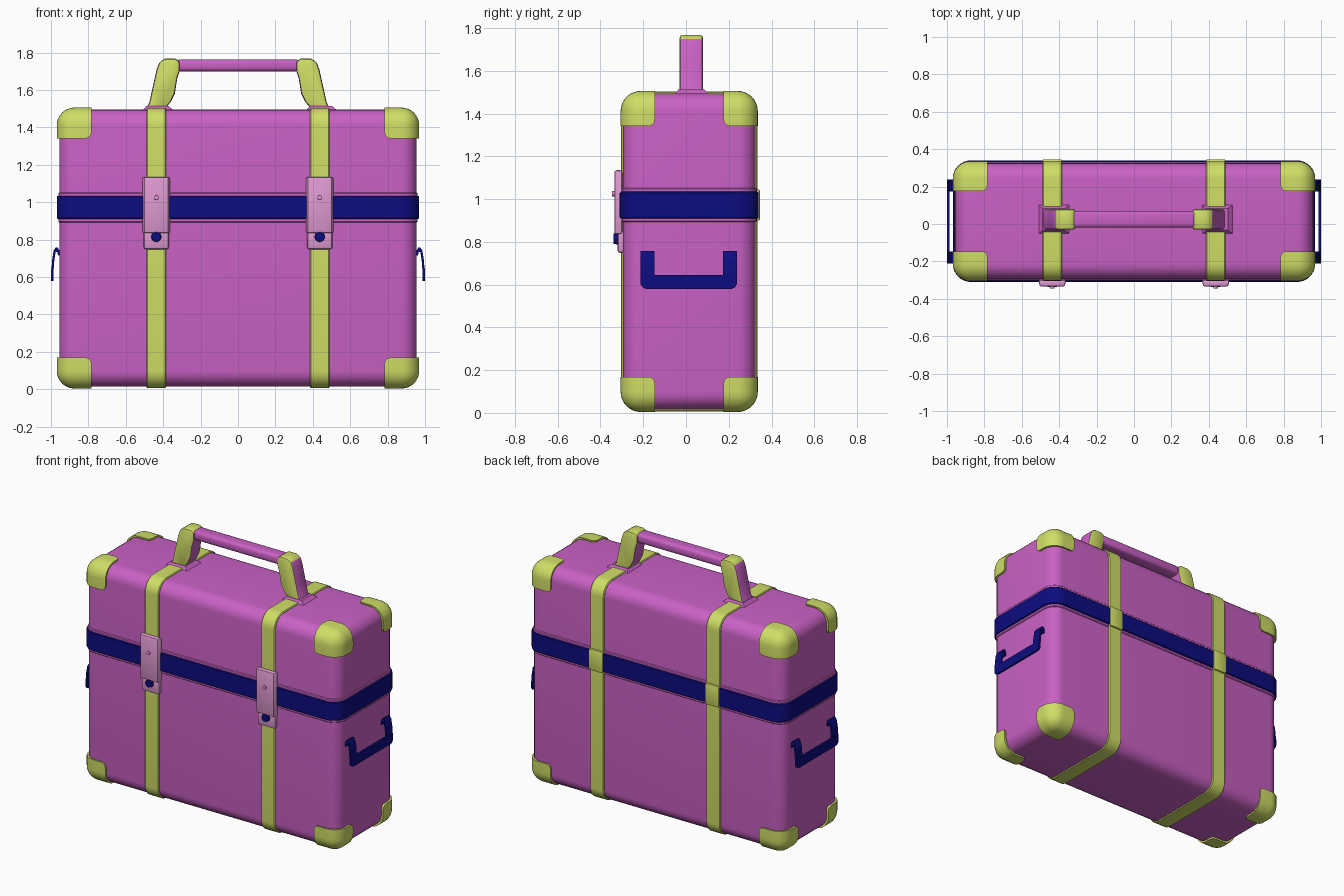
import bpy, bmesh, math
from mathutils import Vector, Matrix

if "Cube" in bpy.data.objects:
    bpy.data.objects.remove(bpy.data.objects["Cube"])


def material(name, rgb):
    m = bpy.data.materials.new(name)
    lin = [(c / 255 / 12.92) if c < 11 else ((c / 255 + 0.055) / 1.055) ** 2.4 for c in rgb]
    m.diffuse_color = (*lin, 1)
    m.use_nodes = True
    m.node_tree.nodes["Principled BSDF"].inputs["Base Color"].default_value = m.diffuse_color
    return m


ORCHID = material("orchid", (202, 97, 197))
LIME = material("lime", (208, 222, 102))
NAVY = material("navy", (12, 12, 128))
PINK = material("pale_pink", (224, 154, 210))

CENTRE = Vector((0, 0.015, 0.755))
HALF = Vector((0.955, 0.31, 0.74))


def finish(name, bm, *mats, loc=(0, 0, 0), angle=35):
    bmesh.ops.recalc_face_normals(bm, faces=bm.faces)
    me = bpy.data.meshes.new(name)
    bm.to_mesh(me)
    bm.free()
    for m in mats:
        me.materials.append(m)
    for p in me.polygons:
        p.use_smooth = True
    me.set_sharp_from_angle(angle=math.radians(angle))
    ob = bpy.data.objects.new(name, me)
    ob.location = loc
    bpy.context.collection.objects.link(ob)
    return ob


def bevel(bm, width, segments=2, pick=None):
    pick = pick or (lambda e: e.calc_face_angle(0) > 0.6)
    bm.normal_update()
    bmesh.ops.bevel(bm, geom=[e for e in bm.edges if pick(e)], offset=width,
                    segments=segments, profile=0.5, affect='EDGES', clamp_overlap=True)


def box(lo, hi):
    bm = bmesh.new()
    bmesh.ops.create_cube(bm, size=1)
    for v in bm.verts:
        v.co = Vector([lo[i] if v.co[i] < 0 else hi[i] for i in range(3)])
    return bm


def prism(pts, axis, lo, hi):
    """Extrude a closed outline along x, y or z."""
    bm = bmesh.new()
    ends = []
    for d in (lo, hi):
        ends.append([bm.verts.new(p[:axis] + (d,) + p[axis:]) for p in pts])
    n = len(pts)
    bm.faces.new(ends[0])
    bm.faces.new(ends[1][::-1])
    for i in range(n):
        j = (i + 1) % n
        bm.faces.new((ends[0][i], ends[0][j], ends[1][j], ends[1][i]))
    bmesh.ops.recalc_face_normals(bm, faces=bm.faces)
    return bm


def rounded_rect(a, b, r, steps=8):
    pts = []
    for k, (sx, sy) in enumerate(((1, 1), (-1, 1), (-1, -1), (1, -1))):
        for i in range(steps + 1):
            t = math.pi / 2 * (k + i / steps)
            pts.append((sx * (a - r) + r * math.cos(t), sy * (b - r) + r * math.sin(t)))
    return pts


def hoop(name, mat, axis, a, b, r, thick, width, loc):
    """Flat strap that wraps right round, with softened outer edges."""
    c = 0.005
    section = [(thick, -width / 2), (c, -width / 2), (0, -width / 2 + c),
               (0, width / 2 - c), (c, width / 2), (thick, width / 2)]
    bm = bmesh.new()
    rings = []
    for inset, d in section:
        pts = rounded_rect(a - inset, b - inset, r - inset)
        rings.append([bm.verts.new(p[:axis] + (d,) + p[axis:]) for p in pts])
    n = len(rings[0])
    for k in range(len(rings)):
        s, t = rings[k], rings[(k + 1) % len(rings)]
        for i in range(n):
            j = (i + 1) % n
            bm.faces.new((s[i], s[j], t[j], t[i]))
    return finish(name, bm, mat, loc=loc)


def case_block(shrink=0.0):
    h = HALF - Vector((shrink,) * 3)
    bm = box(-h, h)
    bevel(bm, 0.085 - shrink, 7)
    return bm


# Case body
finish("case_body", case_block(), ORCHID, loc=CENTRE, angle=60)

# Corner guards: one rounded corner, hollowed by the case and mirrored eight ways
core = finish("corner_cutter", case_block(0.006), LIME, loc=CENTRE)
core.hide_render = True
core.hide_viewport = True
tip = HALF + Vector((0.014, 0.011, 0.011))
root = tip - Vector((0.185, 0.16, 0.165))
bm = box(root, tip)
bevel(bm, 0.095, 8, lambda e: any((v.co - tip).length < 1e-4 for v in e.verts))
bevel(bm, 0.03, 4, lambda e: any((v.co - root).length < 1e-4 for v in e.verts))
guard = finish("corner_guards", bm, LIME, loc=CENTRE)
cut = guard.modifiers.new("hollow", 'BOOLEAN')
cut.operation, cut.solver, cut.object = 'DIFFERENCE', 'EXACT', core
mir = guard.modifiers.new("mirror", 'MIRROR')
mir.use_axis = (True, True, True)
mir.use_mirror_merge = False

# Rim lip and middle band
hoop("rim_lip", ORCHID, 2, 0.961, 0.316, 0.09, 0.012, 0.16, (0, 0.015, 0.972))
hoop("middle_band", NAVY, 2, 0.969, 0.325, 0.098, 0.016, 0.125, (0, 0.015, 0.972))

# Carry handle grip
bm = box((-0.33, -0.02, 1.7), (0.33, 0.07, 1.763))
bevel(bm, 0.02, 3)
finish("handle_grip", bm, ORCHID)

for s, side in ((-1, "left"), (1, "right")):
    x = 0.437 * s

    # Strap, with a raised bridge over the band at the back
    hoop(side + "_strap", LIME, 0, 0.319, 0.748, 0.092, 0.014, 0.105, (x, 0.015, 0.755))
    bm = box((x - 0.052, 0.325, 0.9), (x + 0.052, 0.346, 1.045))
    bevel(bm, 0.007)
    finish(side + "_strap_bridge", bm, LIME)

    # Handle post: lime front, back and top, orchid on the sides
    outline = [(0.50, 1.49), (0.475, 1.53), (0.455, 1.62), (0.435, 1.71), (0.42, 1.75),
               (0.39, 1.768), (0.335, 1.768), (0.312, 1.755), (0.312, 1.7),
               (0.325, 1.66), (0.338, 1.58), (0.36, 1.535), (0.40, 1.49)]
    bm = prism([(s * px, pz) for px, pz in outline], 1, -0.03, 0.08)
    bevel(bm, 0.014, 2)
    bm.normal_update()
    for f in bm.faces:
        if abs(f.normal.x) > 0.75:
            f.material_index = 1
    finish(side + "_handle_post", bm, LIME, ORCHID)

    # Flared foot under the post
    bm = box((x - 0.08, -0.06, 1.485), (x + 0.10, 0.11, 1.515))
    for v in bm.verts:
        if v.co.z > 1.5:
            v.co.x = x + (v.co.x - x) * 0.65
            v.co.y = 0.025 + (v.co.y - 0.025) * 0.68
    finish(side + "_handle_foot", bm, ORCHID)

    # Latch: upper plate, lower tab, rivet and button
    bm = box((x - 0.075, -0.335, 0.835), (x + 0.075, -0.298, 1.135))
    for v in bm.verts:
        if v.co.y < -0.32:
            v.co.x = x + (v.co.x - x) * 0.88
    bevel(bm, 0.01)
    finish(side + "_latch_plate", bm, PINK)
    bm = box((x - 0.067, -0.32, 0.748), (x + 0.067, -0.29, 0.86))
    bevel(bm, 0.012)
    finish(side + "_latch_tab", bm, PINK)
    for part, mat, z, r, depth in (("rivet", PINK, 1.025, 0.014, 0.345),
                                   ("button", NAVY, 0.815, 0.029, 0.338)):
        bm = bmesh.new()
        bmesh.ops.create_cone(bm, cap_ends=True, segments=20, radius1=r, radius2=r * 0.85,
                              depth=0.03, matrix=Matrix.Rotation(math.pi / 2, 4, 'X'))
        finish(side + "_latch_" + part, bm, mat, loc=(x, -depth + 0.015, z))

    # Side handle: two bent legs and a cross bar
    leg = [(0.95, 0.715), (0.954, 0.74), (0.963, 0.757), (0.975, 0.758), (0.986, 0.74),
           (0.994, 0.69), (1.0, 0.60), (0.988, 0.60), (0.983, 0.68), (0.975, 0.735),
           (0.967, 0.735), (0.962, 0.715)]
    for k, y in enumerate((-0.212, 0.173)):
        bm = prism([(s * px, pz) for px, pz in leg], 1, y, y + 0.065)
        finish(f"{side}_side_handle_leg_{k + 1}", bm, NAVY)
    bar = [(-0.212, 0.645), (-0.212, 0.605), (-0.205, 0.588), (-0.187, 0.58),
           (0.213, 0.58), (0.231, 0.588), (0.238, 0.605), (0.238, 0.645)]
    lo, hi = sorted((s * 0.986, s * 1.0))
    finish(side + "_side_handle_bar", prism(bar, 0, lo, hi), NAVY)
